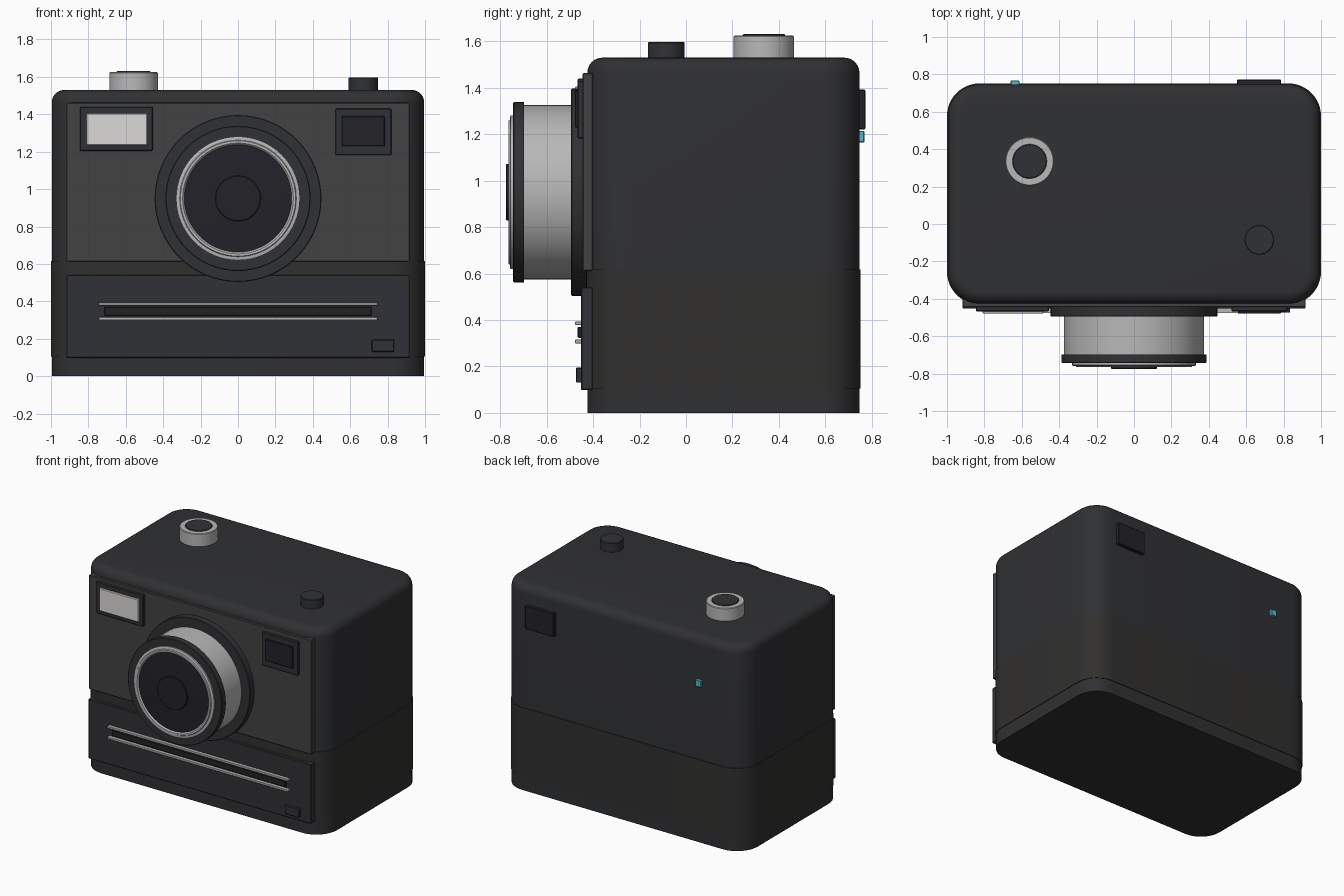
import bpy, bmesh, math
from mathutils import Matrix

if "Cube" in bpy.data.objects:
    bpy.data.objects.remove(bpy.data.objects["Cube"])


def mat(name, r, g, b):
    m = bpy.data.materials.new(name)
    m.diffuse_color = (r, g, b, 1)
    m.use_nodes = True
    m.node_tree.nodes["Principled BSDF"].inputs["Base Color"].default_value = m.diffuse_color
    return m


BODY = mat("body_dark", 0.029, 0.030, 0.033)
WRAP = mat("wrap_dark", 0.030, 0.029, 0.028)
PANEL = mat("panel_grey", 0.055, 0.055, 0.056)
TRIM = mat("trim_dark", 0.030, 0.031, 0.035)
BLACK = mat("slot_black", 0.016, 0.016, 0.016)
GLASS = mat("dark_glass", 0.016, 0.016, 0.022)
SILVER = mat("silver", 0.48, 0.48, 0.48)
FLASH = mat("flash_white", 0.72, 0.70, 0.68)
TEAL = mat("teal", 0.10, 0.45, 0.60)


def finish(name, bm, material, smooth=True):
    bmesh.ops.recalc_face_normals(bm, faces=bm.faces)
    me = bpy.data.meshes.new(name)
    bm.to_mesh(me)
    bm.free()
    ob = bpy.data.objects.new(name, me)
    bpy.context.collection.objects.link(ob)
    me.materials.append(material)
    if smooth:
        bpy.ops.object.select_all(action='DESELECT')
        ob.select_set(True)
        bpy.context.view_layer.objects.active = ob
        bpy.ops.object.shade_smooth_by_angle(angle=math.radians(35))
    return ob


def box(name, x, y, z, material, bevel=0.004):
    bm = bmesh.new()
    bmesh.ops.create_cube(bm, size=1)
    for v in bm.verts:
        for i, (lo, hi) in enumerate((x, y, z)):
            v.co[i] = lo + (v.co[i] + 0.5) * (hi - lo)
    if bevel:
        bmesh.ops.bevel(bm, geom=bm.edges[:], offset=bevel, segments=1, affect='EDGES')
    return finish(name, bm, material, False)


def rounded_block(name, x, y, z, radius, material, top=0.0):
    """Rounded rectangle extruded upward, with an optional rounded top rim."""
    rings = [(z[0], 0.0)]
    if top:
        for i in range(7):
            a = math.pi / 2 * i / 6
            rings.append((z[1] - top + top * math.sin(a), top * (1 - math.cos(a))))
    else:
        rings.append((z[1], 0.0))
    bm = bmesh.new()
    loops = []
    for h, inset in rings:
        loop = []
        for q, (sx, sy) in enumerate(((1, 1), (0, 1), (0, 0), (1, 0))):
            cx = x[1] - radius if sx else x[0] + radius
            cy = y[1] - radius if sy else y[0] + radius
            for k in range(13):
                a = math.pi / 2 * (q + k / 12)
                r = radius - inset
                loop.append(bm.verts.new((cx + r * math.cos(a), cy + r * math.sin(a), h)))
        loops.append(loop)
    n = len(loops[0])
    for a, b in zip(loops, loops[1:]):
        for i in range(n):
            bm.faces.new((a[i], a[(i + 1) % n], b[(i + 1) % n], b[i]))
    bm.faces.new(loops[0])
    bm.faces.new(loops[-1])
    return finish(name, bm, material)


def turned(name, profile, material, matrix, segments=64):
    """Spin a (radius, height) profile around local z."""
    bm = bmesh.new()
    vs = [bm.verts.new((r, 0, h)) for r, h in profile]
    es = [bm.edges.new(p) for p in zip(vs, vs[1:])]
    bmesh.ops.spin(bm, geom=vs + es, axis=(0, 0, 1), cent=(0, 0, 0),
                   angle=2 * math.pi, steps=segments, use_duplicate=False)
    bmesh.ops.remove_doubles(bm, verts=bm.verts, dist=1e-5)
    bmesh.ops.transform(bm, matrix=matrix, verts=bm.verts)
    return finish(name, bm, material)


def disc(r, h0, h1, b=0.004):
    return [(0, h0), (r, h0), (r, h1 - b), (r - b, h1), (0, h1)]


# Body shell and grip wrap
rounded_block("body", (-0.995, 0.995), (-0.425, 0.747), (0, 1.53), 0.17, BODY, top=0.065)
rounded_block("grip_wrap", (-1, 1), (-0.43, 0.752), (0.105, 0.617), 0.175, WRAP)

# Front panels
box("upper_front_panel", (-0.917, 0.917), (-0.445, -0.40), (0.612, 1.463), PANEL)
box("lower_front_panel", (-0.917, 0.917), (-0.452, -0.40), (0.098, 0.541), TRIM)

# Flash and viewfinder windows
box("flash_frame", (-0.845, -0.455), (-0.467, -0.43), (1.205, 1.44), TRIM)
box("flash_window", (-0.81, -0.485), (-0.479, -0.45), (1.235, 1.405), FLASH)
box("viewfinder_frame", (0.52, 0.82), (-0.467, -0.43), (1.182, 1.43), TRIM)
box("viewfinder_window", (0.555, 0.785), (-0.479, -0.45), (1.23, 1.39), GLASS)

# Picture slot with chrome rails, and door latch
box("picture_slot", (-0.715, 0.715), (-0.467, -0.44), (0.323, 0.37), BLACK)
for label, z in (("lower", 0.307), ("upper", 0.386)):
    box(label + "_slot_rail", (-0.745, 0.745), (-0.477, -0.45), (z - 0.008, z + 0.008), SILVER, 0.002)
box("door_latch", (0.715, 0.835), (-0.474, -0.44), (0.13, 0.195), TRIM)

# Lens, turned along -y
lens = Matrix.Translation((0, 0, 0.95)) @ Matrix.Rotation(math.pi / 2, 4, 'X')
turned("lens_base", disc(0.446, 0.41, 0.495), TRIM, lens)
turned("lens_barrel", disc(0.375, 0.48, 0.72), SILVER, lens)
turned("lens_rim", disc(0.388, 0.697, 0.744), TRIM, lens)
turned("lens_bezel", [(0.331, 0.735), (0.331, 0.755), (0.325, 0.758), (0.312, 0.758), (0.308, 0.765),
                      (0.296, 0.765), (0.287, 0.757), (0.280, 0.735), (0.331, 0.735)], SILVER, lens)
turned("lens_glass", [(0, 0.735), (0.288, 0.735), (0.288, 0.757), (0.2, 0.762), (0.1, 0.765),
                      (0, 0.766)], GLASS, lens)
turned("lens_centre", disc(0.122, 0.75, 0.775, 0.003), GLASS, lens)

# Shutter button and dial on top
button = Matrix.Translation((-0.558, 0.335, 0))
turned("shutter_collar", disc(0.13, 1.51, 1.625), SILVER, button, 48)
turned("shutter_button", disc(0.092, 1.60, 1.631), TRIM, button, 48)
turned("top_knob", disc(0.079, 1.51, 1.598), TRIM, Matrix.Translation((0.67, -0.085, 0)), 48)

# Rear eyepiece and indicator light
box("rear_eyepiece", (0.55, 0.787), (0.73, 0.772), (1.22, 1.392), GLASS)
box("indicator_light", (-0.66, -0.612), (0.73, 0.768), (1.164, 1.215), TEAL)
